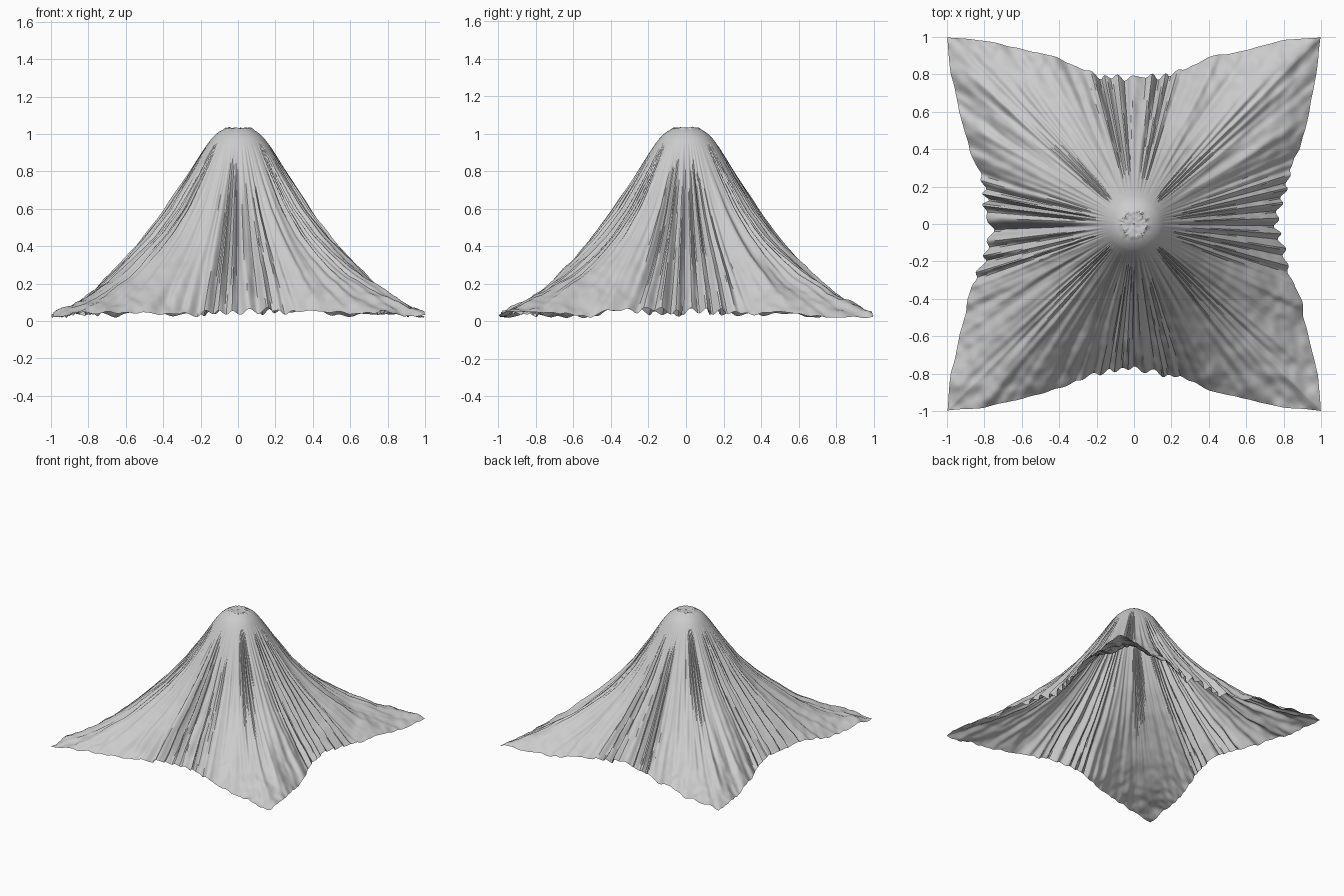
import bpy, bmesh, math
from mathutils import Vector, noise

if "Cube" in bpy.data.objects:
    bpy.data.objects.remove(bpy.data.objects["Cube"])

SIDE_STEPS, RINGS = 190, 84


def interp(points, x):
    """Straight-line lookup through a short profile."""
    for (x0, y0), (x1, y1) in zip(points, points[1:]):
        if x <= x1:
            return y0 + (y1 - y0) * (x - x0) / (x1 - x0)
    return points[-1][1]


# Slope of the cloth towards a corner, and the inward bow of each hem
slope = [(0, 1.03), (.07, 1.03), (.12, 1.005), (.16, .96), (.2, .9), (.27, .79), (.4, .605),
         (.53, .47), (.65, .375), (.85, .24), (1.05, .145), (1.23, .08), (1.42, .03)]
hem = [(0, .77), (.2, .805), (.3, .84), (.4, .885), (.6, .935), (.8, .98), (1, .998)]


def slope_height(r):
    return sum(interp(slope, abs(r + d * .02)) for d in (-1, 0, 1)) / 3


def cloth_point(side, t, s):
    """Point on one quarter: t runs along the hem, s from the peak to the hem."""
    edge = Vector((interp(hem, abs(t)), t, 0))
    for _ in range(side):
        edge = Vector((-edge.y, edge.x, 0))
    reach = edge.length
    way = edge / reach
    r = s * reach
    z = slope_height(r) - (slope_height(reach) - .055 + .025 * abs(t)) * s ** 2.3

    # Radial folds: uneven pleats at mid side, narrow ridges on the diagonals, fine creases
    grow = min(1, max(0, (r - .15) / .2))
    middle = math.exp(-(t / .3) ** 4)
    corner = math.exp(-((abs(t) - .9) / .12) ** 2)
    phase = t * 78 + 4 * noise.noise(way * 4 + Vector((0, 0, side * 3 + r)))
    uneven = .8 + .6 * noise.noise(way * 9 + Vector((0, 0, r * 1.5)))
    fold = .026 * middle * uneven * math.sin(phase + side) * min(1, r / .7)
    fold += .007 * corner * math.cos((abs(t) - .9) * 60) * (1 - s * s)
    fold += .05 * r * noise.noise(way * 7 + Vector((0, 0, r * .9))) * (1 - .55 * s * abs(t))
    fold += .035 * r * noise.noise(way * 19 + Vector((0, 0, r * 2.5))) * (1 - .4 * s)
    fold *= grow
    # Loose undulation and crumpling that increase towards the hem
    crumple = .022 * s ** 3 * noise.noise(way * r * 7) + .012 * s * s * noise.noise(way * r * 18)
    # Small puckered rim around the peak
    rim = .066 + .02 * noise.noise(way * 3)
    pucker = .006 * math.exp(-((r - rim) / .012) ** 2) * (1 + noise.noise(way * 4))
    if r < rim:
        pucker += .005 * noise.noise(way * r * 40)
    p = way * (r + fold * (.75 - .6 * s ** 6 * abs(t)))
    p.z = max(.004, z + fold * .65 + crumple + pucker)
    return p


# Draped square cloth as rings joined around the peak
bm = bmesh.new()
peak = bm.verts.new((0, 0, 1.022))
rows = []
for ring in range(1, RINGS + 1):
    s = (ring / RINGS) ** 1.25
    rows.append([bm.verts.new(cloth_point(side, -1 + 2 * i / SIDE_STEPS, s))
                 for side in range(4) for i in range(SIDE_STEPS)])
count = len(rows[0])
for i in range(count):
    j = (i + 1) % count
    bm.faces.new((peak, rows[0][i], rows[0][j]))
    for inner, outer in zip(rows, rows[1:]):
        bm.faces.new((inner[i], outer[i], outer[j], inner[j]))

mesh = bpy.data.meshes.new("draped_cloth")
bm.to_mesh(mesh)
bm.free()
cloth = bpy.data.objects.new("draped_cloth", mesh)
bpy.context.collection.objects.link(cloth)

# Plain pale grey fabric
fabric = bpy.data.materials.new("pale_grey_fabric")
fabric.use_nodes = True
colour = (.6, .6, .6, 1)
fabric.diffuse_color = colour
fabric.node_tree.nodes["Principled BSDF"].inputs["Base Color"].default_value = colour
mesh.materials.append(fabric)

bpy.context.view_layer.objects.active = cloth
cloth.select_set(True)
bpy.ops.object.shade_smooth_by_angle(angle=math.radians(40))
